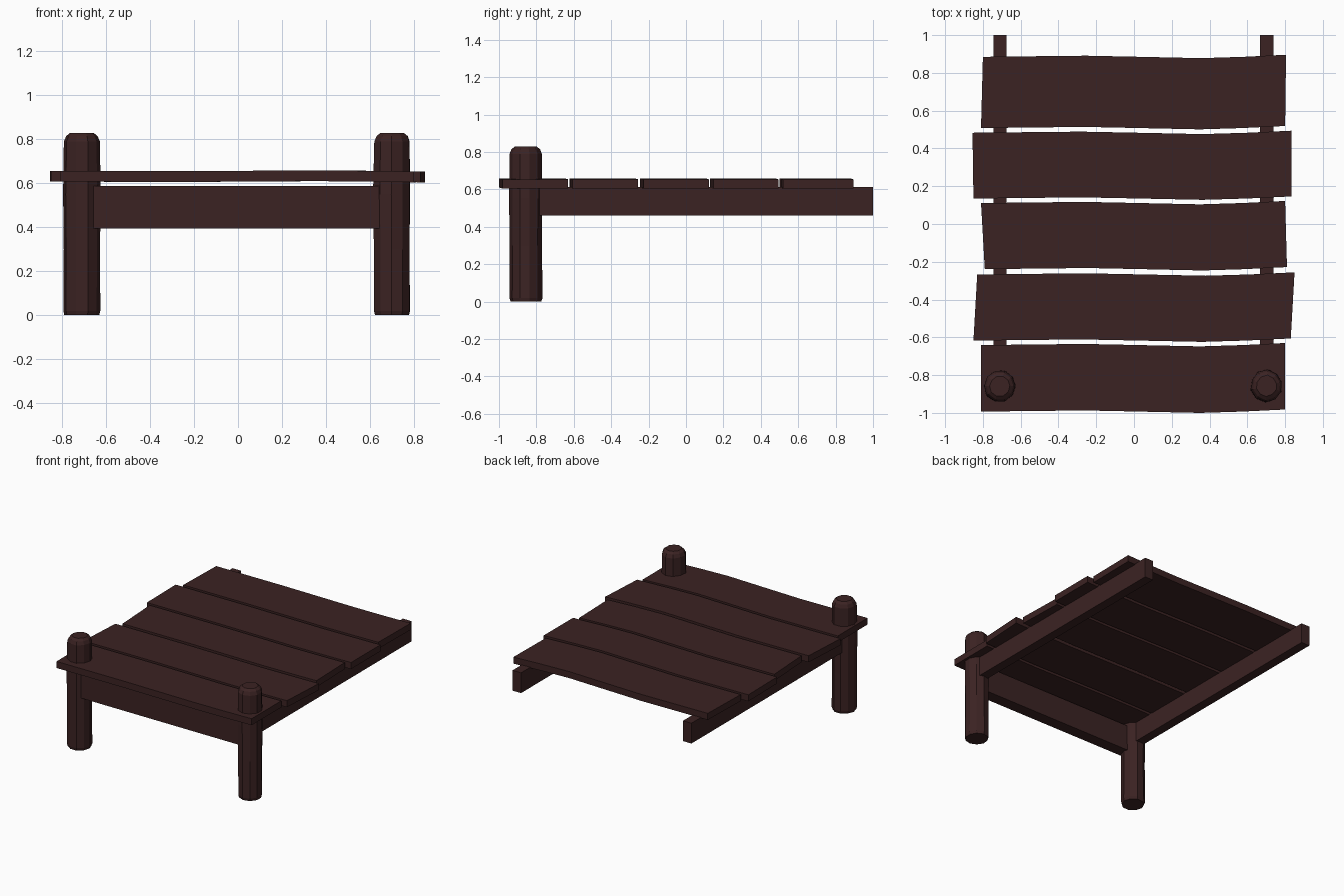
import bpy, bmesh, math, random

random.seed(4)
cube = bpy.data.objects.get("Cube")
if cube:
    bpy.data.objects.remove(cube)

wood = bpy.data.materials.new("dark_red_brown_wood")
wood.use_nodes = True
color = (0.044, 0.0165, 0.0165, 1)
wood.diffuse_color = color
bsdf = wood.node_tree.nodes["Principled BSDF"]
bsdf.inputs["Base Color"].default_value = color
bsdf.inputs["Roughness"].default_value = 0.9


def finish(name, bm):
    bmesh.ops.recalc_face_normals(bm, faces=bm.faces)
    mesh = bpy.data.meshes.new(name)
    bm.to_mesh(mesh)
    bm.free()
    mesh.materials.append(wood)
    obj = bpy.data.objects.new(name, mesh)
    bpy.context.collection.objects.link(obj)
    return obj


def box(name, low, high):
    bm = bmesh.new()
    bmesh.ops.create_cube(bm, size=1)
    for v in bm.verts:
        v.co = [(a + b) / 2 + c * (b - a) for a, b, c in zip(low, high, v.co)]
    return finish(name, bm)


def loft(name, rings):
    """Skin matching closed rings and cap both ends."""
    bm = bmesh.new()
    rows = [[bm.verts.new(p) for p in ring] for ring in rings]
    n = len(rows[0])
    for a, b in zip(rows, rows[1:]):
        for i in range(n):
            j = (i + 1) % n
            bm.faces.new((a[i], a[j], b[j], b[i]))
    bm.faces.new(rows[0])
    bm.faces.new(rows[-1])
    return finish(name, bm)


# Deck planks with gently warped long edges
def plank(name, front, back, front_ends, back_ends):
    warp = [(0, 0), (0.17, 0.003), (0.34, 0.006), (0.52, 0),
            (0.72, -0.007), (0.86, 0), (1, 0.011)]
    rings = []
    for t, dy in warp:
        xf = front_ends[0] + t * (front_ends[1] - front_ends[0])
        xb = back_ends[0] + t * (back_ends[1] - back_ends[0])
        dz = -dy * 0.3
        rings.append([(xf, front + dy, 0.608 + dz), (xb, back + dy, 0.608 + dz),
                      (xb, back + dy, 0.657 + dz), (xf, front + dy, 0.657 + dz)])
    loft(name, rings)


plank("deck_plank_1", -0.993, -0.641, (-0.81, 0.80), (-0.81, 0.80))
plank("deck_plank_2", -0.617, -0.267, (-0.85, 0.83), (-0.83, 0.85))
plank("deck_plank_3", -0.239, 0.111, (-0.79, 0.81), (-0.81, 0.80))
plank("deck_plank_4", 0.135, 0.483, (-0.85, 0.835), (-0.855, 0.835))
plank("deck_plank_5", 0.508, 0.885, (-0.81, 0.80), (-0.80, 0.805))


# Rough hewn round posts with a chipped top edge
def post(name, cx, turn):
    sides = 10
    wobble = [random.uniform(0.95, 1.03) for _ in range(sides)]
    rings = []
    for z, r in [(0, 0.081), (0.02, 0.087), (0.3, 0.085), (0.55, 0.088),
                 (0.79, 0.085), (0.815, 0.074), (0.83, 0.055)]:
        ring = []
        for i in range(sides):
            a = math.tau * i / sides + turn
            rr = r * wobble[i] * random.uniform(0.98, 1.02)
            ring.append((cx + rr * math.cos(a), -0.857 + rr * math.sin(a), z))
        rings.append(ring)
    loft(name, rings)


for side, cx, turn in (("right", -0.71, 0.0), ("left", 0.703, 0.25)):
    post(side + "_post", cx, turn)
    # Long beam under the deck
    box(side + "_long_beam", (cx - 0.035, -0.86, 0.46), (cx + 0.035, 1.0, 0.612))

# Cross beam between the posts
box("front_cross_beam", (-0.70, -0.92, 0.395), (0.70, -0.83, 0.588))
